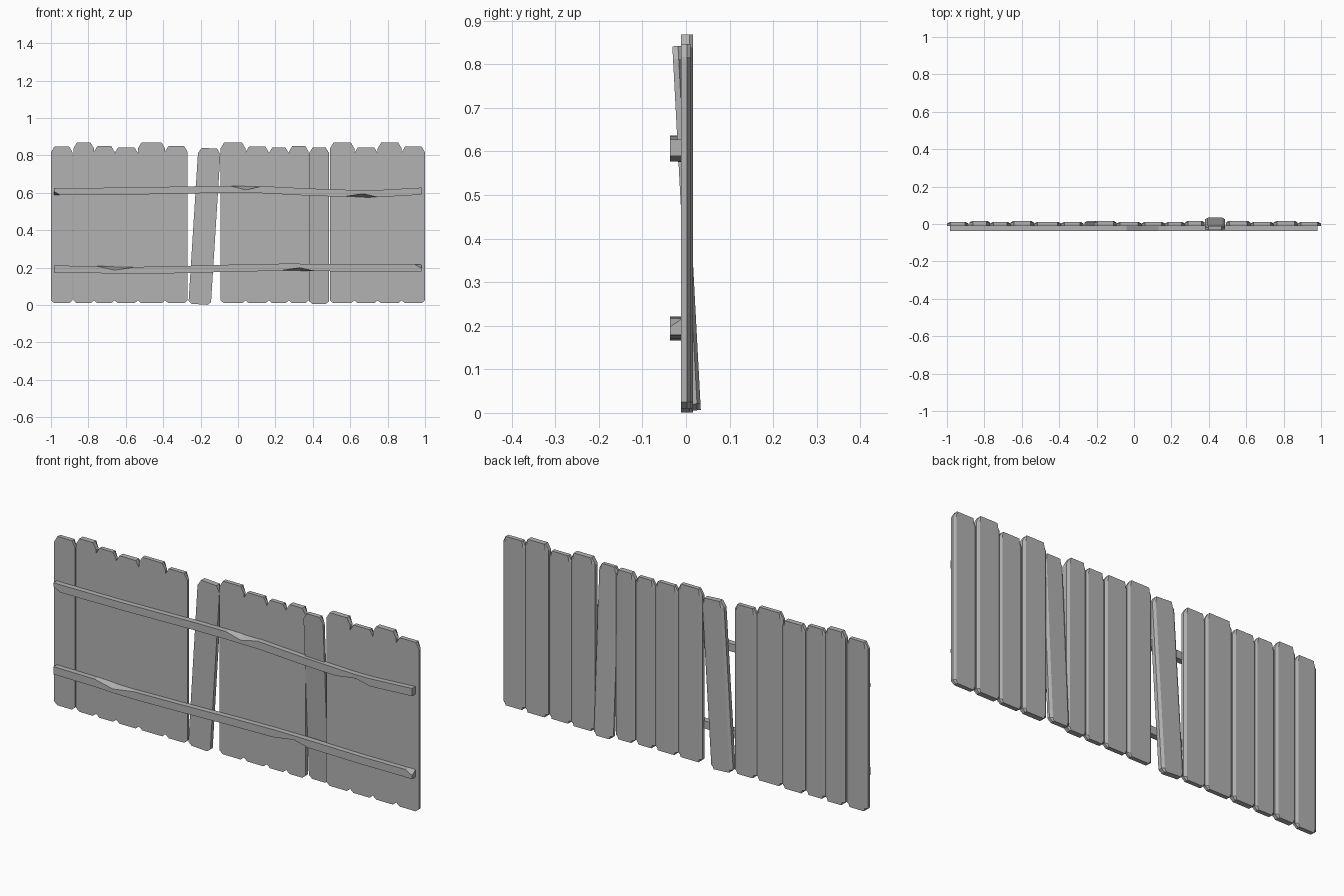
import bpy
import bmesh
from mathutils import Matrix, Vector

if "Cube" in bpy.data.objects:
    bpy.data.objects.remove(bpy.data.objects["Cube"], do_unlink=True)

wood = bpy.data.materials.new("weathered_grey_wood")
wood.use_nodes = True
GREY = (0.45, 0.45, 0.45, 1.0)
wood.diffuse_color = GREY
wood.node_tree.nodes["Principled BSDF"].inputs["Base Color"].default_value = GREY


def loft(name, rings, matrix=Matrix()):
    """Skin a list of equal-sized rings and cap both ends."""
    bm = bmesh.new()
    loops = [[bm.verts.new(matrix @ Vector(p)) for p in ring] for ring in rings]
    n = len(loops[0])
    for a, b in zip(loops, loops[1:]):
        for i in range(n):
            j = (i + 1) % n
            bm.faces.new((a[i], a[j], b[j], b[i]))
    bm.faces.new(loops[0])
    bm.faces.new(loops[-1])
    bmesh.ops.recalc_face_normals(bm, faces=bm.faces)
    mesh = bpy.data.meshes.new(name)
    bm.to_mesh(mesh)
    bm.free()
    mesh.materials.append(wood)
    obj = bpy.data.objects.new(name, mesh)
    bpy.context.scene.collection.objects.link(obj)
    return obj


FRONT = -0.011


def plank(name, x0, x1, top, back, bottom=0.01, matrix=Matrix()):
    """Board with clipped corners and chamfered long edges on the back."""
    def outline(y, inset):
        a, b = x0 + inset, x1 - inset
        cut = max(0.018 - inset, 0.005)
        return [(a + cut, y, bottom), (b - cut, y, bottom),
                (b, y, bottom + 0.015), (b, y, top - 0.03),
                (b - cut, y, top), (a + cut, y, top),
                (a, y, top - 0.03), (a, y, bottom + 0.015)]
    return loft(name, [outline(FRONT, 0), outline(back - 0.008, 0),
                       outline(back, 0.013)], matrix)


# Upright planks: left edge, right edge, top height, thick or thin
THIN, THICK = 0.010, 0.016
planks = [
    (-1.00, -0.885, 0.847, THIN), (-0.88, -0.77, 0.868, THICK),
    (-0.77, -0.66, 0.85, THIN), (-0.66, -0.535, 0.842, THICK),
    (-0.535, -0.39, 0.868, THIN), (-0.39, -0.27, 0.85, THIN),
    (-0.093, 0.04, 0.868, THIN), (0.04, 0.165, 0.847, THIN),
    (0.165, 0.272, 0.842, THIN), (0.272, 0.378, 0.85, THICK),
    (0.492, 0.622, 0.868, THICK), (0.622, 0.747, 0.842, THIN),
    (0.747, 0.875, 0.868, THICK), (0.875, 1.00, 0.847, THIN),
]
for i, (x0, x1, top, back) in enumerate(planks):
    plank(f"plank_{i + 1}", x0, x1, top, back)

# Loose plank leaning sideways
plank("leaning_plank", -0.06, 0.06, 0.836, THICK, 0.0,
      Matrix.Translation((-0.205, 0, 0.004)) @ Matrix.Rotation(0.063, 4, "Y"))

# Loose plank tipped forward at the top
plank("tipped_plank", 0.38, 0.487, 0.837, THIN, 0.0,
      Matrix.Translation((0, 0.024, 0.006)) @ Matrix.Rotation(0.053, 4, "X"))


def rail(name, stations):
    """Bent rail; each station is x, centre height, front bottom and top chip."""
    h = 0.019
    rings = [[(x, -0.008, z - h), (x, -0.037, z - h + low),
              (x, -0.037, z + h - high), (x, -0.008, z + h)]
             for x, z, low, high in stations]
    return loft(name, rings)


rail("upper_rail", [
    (-0.985, 0.608, 0.02, 0), (-0.95, 0.607, 0, 0), (-0.6, 0.609, 0, 0),
    (-0.2, 0.617, 0, 0), (-0.04, 0.618, 0, 0), (0.04, 0.617, 0, 0.02),
    (0.13, 0.617, 0, 0), (0.36, 0.605, 0, 0), (0.56, 0.598, 0, 0),
    (0.67, 0.595, 0.019, 0), (0.75, 0.596, 0, 0), (0.98, 0.609, 0, 0)])
rail("lower_rail", [
    (-0.985, 0.192, 0, 0), (-0.76, 0.19, 0, 0), (-0.66, 0.187, 0, 0.019),
    (-0.55, 0.185, 0, 0), (-0.3, 0.19, 0, 0), (0.0, 0.198, 0, 0),
    (0.22, 0.202, 0, 0), (0.33, 0.202, 0.017, 0), (0.41, 0.201, 0, 0),
    (0.7, 0.197, 0, 0), (0.945, 0.198, 0, 0), (0.98, 0.198, 0, 0.02)])
